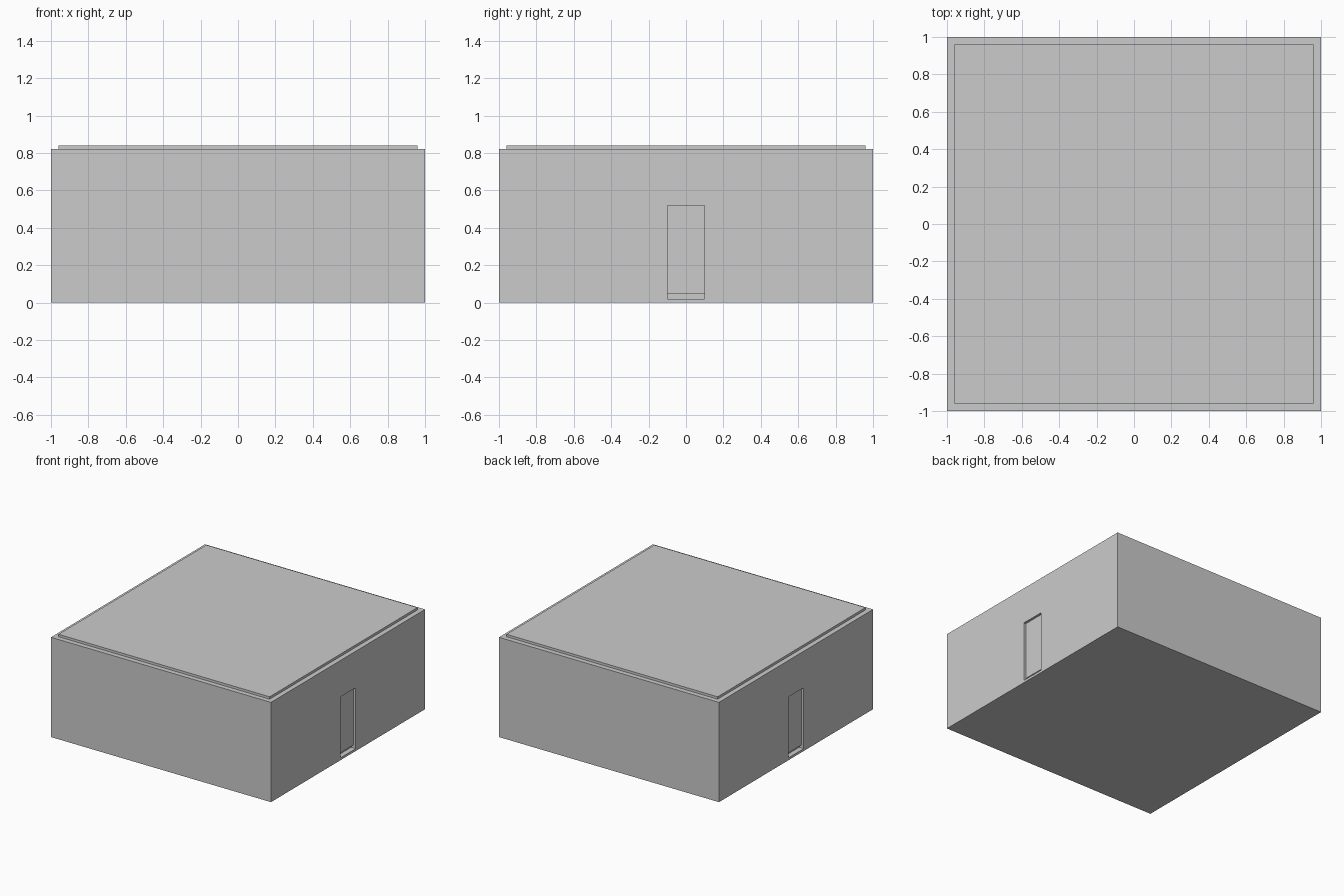
import bpy

if "Cube" in bpy.data.objects:
    bpy.data.objects.remove(bpy.data.objects["Cube"])


def box(name, x, y, z):
    """Axis-aligned box from (min, max) ranges."""
    bpy.ops.mesh.primitive_cube_add(
        size=1, location=[(a + b) / 2 for a, b in (x, y, z)])
    ob = bpy.context.object
    ob.name = name
    ob.scale = [b - a for a, b in (x, y, z)]
    bpy.ops.object.transform_apply(location=False, rotation=False, scale=True)
    return ob


# main block of the building
walls = box("walls", (-1, 1), (-1, 1), (0, 0.82))

# raised roof panel, set in from the wall edges
box("roof_panel", (-0.96, 0.96), (-0.96, 0.96), (0.82, 0.84))

# doorway recess and door panel on the left and right sides
for side, s in (("right", 1), ("left", -1)):
    cutter = box(side + "_doorway_cutter", sorted((s * 0.96, s * 1.1)),
                 (-0.1, 0.1), (0.02, 0.52))
    cutter.hide_render = True
    cutter.hide_set(True)
    cut = walls.modifiers.new(side + "_doorway", 'BOOLEAN')
    cut.object = cutter
    cut.operation = 'DIFFERENCE'
    cut.solver = 'EXACT'
    # door hangs slightly above the floor
    box(side + "_door", sorted((s * 0.96, s * 0.98)),
        (-0.1, 0.1), (0.045, 0.52))
